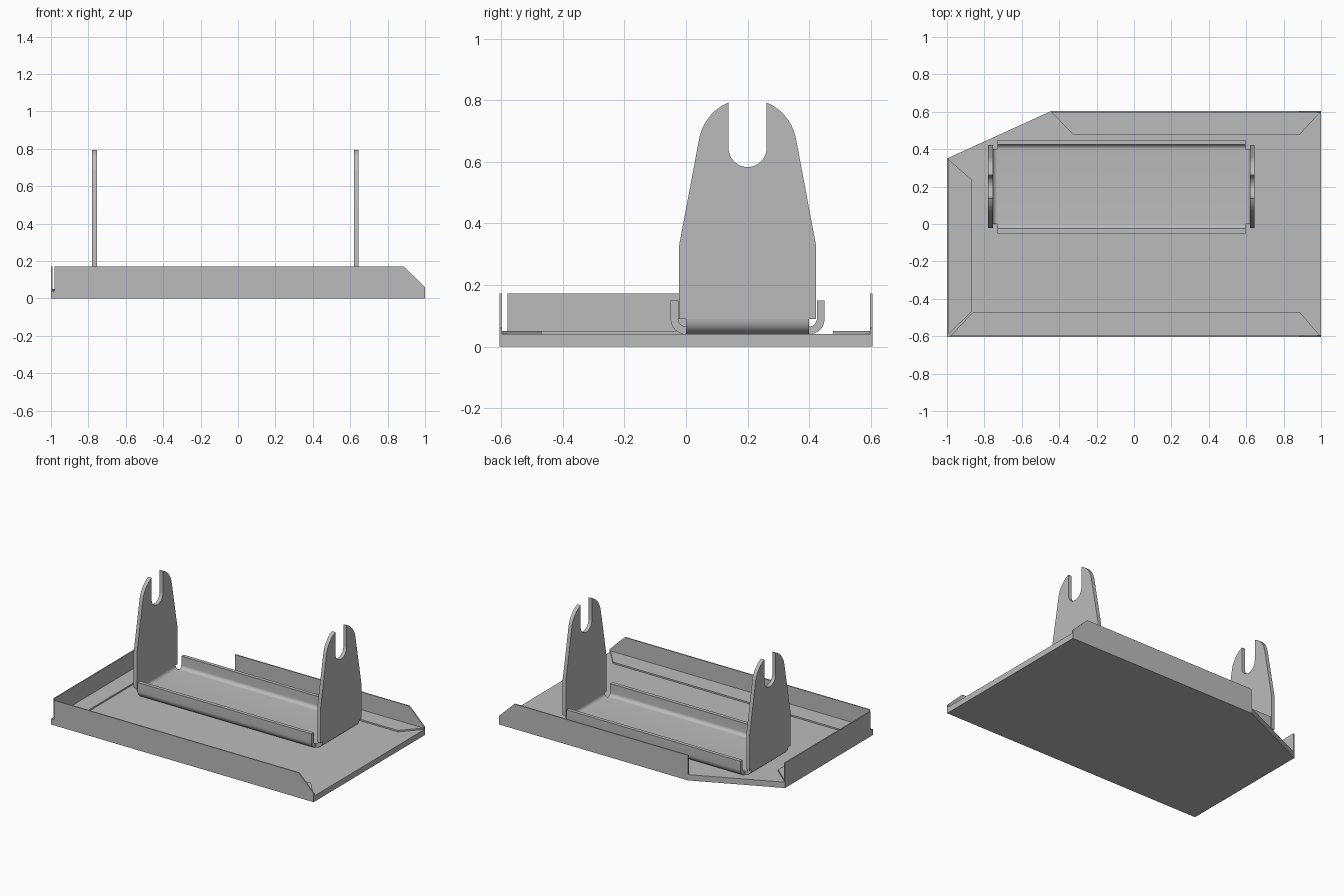
import bpy
import bmesh
from math import sin, cos, pi, asin

cube = bpy.data.objects.get("Cube")
if cube:
    bpy.data.objects.remove(cube, do_unlink=True)

metal = bpy.data.materials.new("grey metal")
metal.use_nodes = True
GREY = (0.5, 0.5, 0.5, 1)
metal.diffuse_color = GREY
metal.node_tree.nodes["Principled BSDF"].inputs["Base Color"].default_value = GREY


def prism(name, outline, axis, lo, hi, smooth=False):
    """Extrude a 2D outline along an axis: x takes (y, z), y takes (x, z), z takes (x, y)."""
    place = {"x": lambda a, b, t: (t, a, b),
             "y": lambda a, b, t: (a, t, b),
             "z": lambda a, b, t: (a, b, t)}[axis]
    bm = bmesh.new()
    low = [bm.verts.new(place(a, b, lo)) for a, b in outline]
    high = [bm.verts.new(place(a, b, hi)) for a, b in outline]
    bm.faces.new(low)
    bm.faces.new(high)
    for i in range(len(low)):
        j = (i + 1) % len(low)
        bm.faces.new((low[i], low[j], high[j], high[i]))
    bmesh.ops.recalc_face_normals(bm, faces=bm.faces)
    mesh = bpy.data.meshes.new(name)
    bm.to_mesh(mesh)
    bm.free()
    mesh.materials.append(metal)
    obj = bpy.data.objects.new(name, mesh)
    bpy.context.collection.objects.link(obj)
    if smooth:
        bpy.ops.object.select_all(action="DESELECT")
        obj.select_set(True)
        bpy.context.view_layer.objects.active = obj
        bpy.ops.object.shade_smooth_by_angle()
    return obj


def arc(cx, cz, r, start, end, steps=10):
    return [(cx + r * cos(start + (end - start) * i / steps),
             cz + r * sin(start + (end - start) * i / steps)) for i in range(steps + 1)]


# Base plate with one clipped corner
BASE, FLANGE, TOP = 0.04, 0.05, 0.172
W = 0.605
prism("base_plate", [(-1, -W), (1, -W), (1, W), (-0.44, W), (-1, 0.35)], "z", 0, BASE)

# Edge angles: upright walls, front and back ones chamfered at the open end
for name, start, y in (("front", -0.98, -W), ("back", -0.44, W - 0.008)):
    prism(name + "_wall", [(start, BASE), (1, BASE), (1, 0.06), (0.885, TOP), (start, TOP)],
          "y", y, y + 0.008)
prism("side_wall", [(-0.58, BASE), (0.35, BASE), (0.35, TOP), (-0.58, TOP)], "x", -1, -0.992)

# Edge angles: mitred flanges lying on the plate
flanges = {
    "front_flange": [(-0.98, -0.597), (0.995, -0.597), (0.885, -0.47), (-0.86, -0.47)],
    "back_flange": [(-0.44, 0.597), (0.995, 0.597), (0.885, 0.477), (-0.325, 0.477)],
    "side_flange": [(-0.992, -0.59), (-0.87, -0.47), (-0.87, 0.24), (-0.992, 0.345)],
}
for name, outline in flanges.items():
    prism(name, outline, "z", BASE, FLANGE)

# Bracket tray: floor with two lips bent upwards
T, R = 0.025, 0.05
BEND = BASE + R
X0, X1, DEPTH, LIP = -0.73, 0.595, 0.4, 0.15
outer = [(-R, LIP)] + arc(0, BEND, R, pi, 1.5 * pi)
outer += arc(DEPTH, BEND, R, 1.5 * pi, 2 * pi) + [(DEPTH + R, LIP)]
inner = [(DEPTH + T, LIP)] + arc(DEPTH, BEND, R - T, 2 * pi, 1.5 * pi)
inner += arc(0, BEND, R - T, 1.5 * pi, pi) + [(-T, LIP)]
prism("bracket_tray", outer + inner, "x", X0, X1, True)

# Fork-shaped upright outline with a round-bottomed slot
MID, HEAD, HEAD_R, SLOT = 0.2, 0.645, 0.16, 0.062
tip = asin(SLOT / HEAD_R)
fork = [(-0.022, BEND), (0.422, BEND), (0.422, 0.33)]
fork += arc(MID, HEAD, HEAD_R, 0.17, pi / 2 - tip, 12)
fork += arc(MID, HEAD, SLOT, 0, -pi, 18)
fork += arc(MID, HEAD, HEAD_R, pi / 2 + tip, pi - 0.17, 12)
fork.append((-0.022, 0.33))

# Uprights and the bends joining them to the tray
for side, x, sign in (("right", X0, -1), ("left", X1, 1)):
    ring = arc(0, BEND, R, -pi / 2, 0) + arc(0, BEND, R - T, 0, -pi / 2)
    prism(side + "_bend", [(x + sign * a, b) for a, b in ring], "y", 0, DEPTH, True)
    lo, hi = sorted((x + sign * (R - T), x + sign * R))
    prism(side + "_upright", fork, "x", lo, hi, True)
